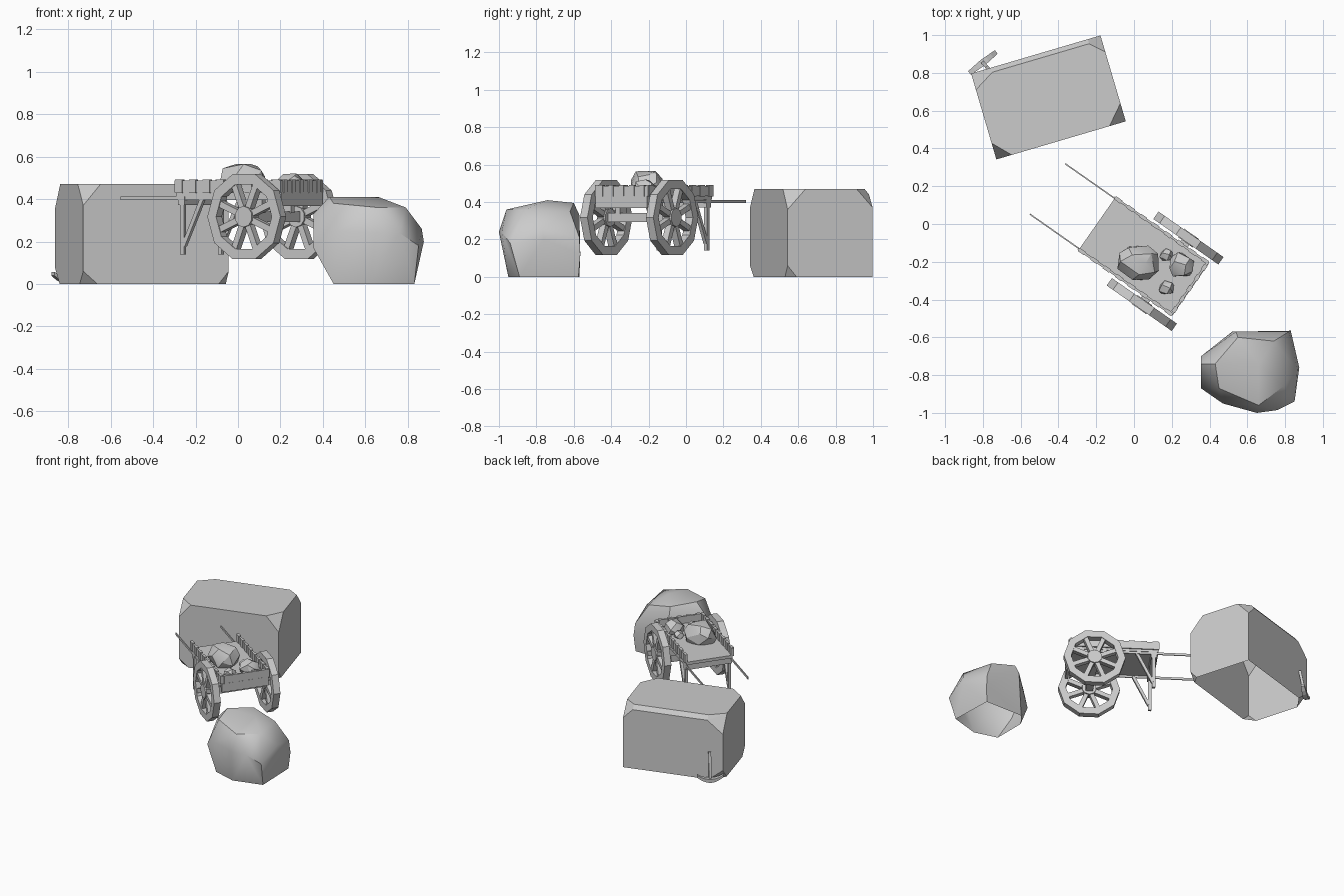
import bpy, bmesh, math, random
from mathutils import Matrix, Vector

if "Cube" in bpy.data.objects:
    bpy.data.objects.remove(bpy.data.objects["Cube"])

random.seed(4)
GREY = bpy.data.materials.new("stone_grey")
GREY.diffuse_color = (0.6, 0.6, 0.6, 1)
GREY.use_nodes = True
GREY.node_tree.nodes["Principled BSDF"].inputs["Base Color"].default_value = GREY.diffuse_color


def frame(x, y, deg):
    return Matrix.Translation((x, y, 0)) @ Matrix.Rotation(math.radians(deg), 4, 'Z')


CART = frame(0.05, -0.17, -35)
BLOCK = frame(-0.453, 0.67, 16.4)
WORLD = Matrix()


def finish(name, bm, m=WORLD, smooth=None, open_base=False):
    bmesh.ops.recalc_face_normals(bm, faces=bm.faces)
    if open_base:
        base = [f for f in bm.faces if all(v.co.z < 0.025 for v in f.verts)]
        bmesh.ops.delete(bm, geom=base, context='FACES')
    bm.transform(m)
    me = bpy.data.meshes.new(name)
    bm.to_mesh(me)
    bm.free()
    me.materials.append(GREY)
    ob = bpy.data.objects.new(name, me)
    bpy.context.collection.objects.link(ob)
    if smooth:
        bpy.ops.object.select_all(action='DESELECT')
        ob.select_set(True)
        bpy.context.view_layer.objects.active = ob
        bpy.ops.object.shade_smooth_by_angle(angle=math.radians(smooth))
    return ob


def add_box(bm, c, s, rot=WORLD):
    m = Matrix.Translation(c) @ rot @ Matrix.Diagonal((*s, 1))
    bmesh.ops.create_cube(bm, size=1, matrix=m)


def box(name, c, s, m=CART):
    bm = bmesh.new()
    add_box(bm, c, s)
    return finish(name, bm, m)


def add_bar(bm, p0, p1, w, h):
    p0, p1 = Vector(p0), Vector(p1)
    d = p1 - p0
    add_box(bm, (p0 + p1) / 2, (w, h, d.length), d.to_track_quat('Z', 'Y').to_matrix().to_4x4())


def bar(name, p0, p1, w, h, m=CART):
    bm = bmesh.new()
    add_bar(bm, p0, p1, w, h)
    return finish(name, bm, m)


def hull(name, pts, m=WORLD, smooth=None, open_base=False):
    bm = bmesh.new()
    for p in pts:
        bm.verts.new(p)
    r = bmesh.ops.convex_hull(bm, input=bm.verts)
    bmesh.ops.delete(bm, geom=list({v for v in r["geom_interior"] if isinstance(v, bmesh.types.BMVert)}),
                     context='VERTS')
    bmesh.ops.dissolve_limit(bm, angle_limit=math.radians(1), verts=bm.verts, edges=bm.edges)
    return finish(name, bm, m, smooth, open_base)


# Quarried stone block: box with cut corners, bevelled top back edge, open underneath
L, W, H = 0.357, 0.237, 0.47
cuts = {  # (x side, y side, top): cut along x, y, z
    (-1, -1, 1): (0.085, 0.09, 0.10), (1, -1, 1): (0.09, 0.10, 0.11),
    (-1, 1, 1): (0.11, 0.09, 0.12), (1, 1, 1): (0.07, 0.09, 0.10),
    (-1, -1, 0): (0.07, 0.06, 0.06), (1, -1, 0): (0.05, 0.05, 0.06),
    (-1, 1, 0): (0.10, 0.08, 0.08), (1, 1, 0): (0.005, 0.005, 0.005)}
pts = []
for (sx, sy, t), (cx, cy, cz) in cuts.items():
    x, y, z = sx * L, sy * W, t * H
    pts += [(x, y - sy * cy, z), (x, y, z + (-cz if t else cz))]
    if t and sy > 0:
        pts += [(x - sx * cx, y - 0.025, z), (x - sx * cx, y, z - 0.03)]
    else:
        pts.append((x - sx * cx, y, z))
hull("stone_block", pts, BLOCK, open_base=True)

# Boulder, open underneath
hull("boulder", [
    (0.45, -0.90, 0), (0.62, -0.95, 0), (0.83, -0.89, 0), (0.82, -0.575, 0), (0.52, -0.57, 0),
    (0.45, -0.66, 0),
    (0.355, -0.70, 0.18), (0.355, -0.87, 0.17), (0.355, -0.74, 0.33), (0.47, -0.95, 0.25),
    (0.65, -1.0, 0.24), (0.76, -0.985, 0.24), (0.85, -0.94, 0.18), (0.875, -0.76, 0.20),
    (0.83, -0.565, 0.12), (0.54, -0.57, 0.33), (0.82, -0.57, 0.21), (0.865, -0.77, 0.26),
    (0.43, -0.74, 0.41), (0.45, -0.87, 0.38), (0.66, -0.96, 0.36), (0.66, -0.74, 0.41),
    (0.55, -0.60, 0.395), (0.74, -0.62, 0.35), (0.79, -0.86, 0.36)], smooth=35, open_base=True)


# Stones carried in the cart
def stone(name, c, r, top, n):
    ps = []
    for i in range(n):
        z = 1 - 2 * (i + 0.5) / n
        a = i * 2.4 + random.uniform(-0.3, 0.3)
        q = math.sqrt(1 - z * z)
        ps.append((c[0] + r[0] * q * math.cos(a) * 1.05, c[1] + r[1] * q * math.sin(a) * 1.05,
                   max(0.425, min(top, c[2] + r[2] * z * 1.15))))
    hull(name, ps, smooth=25)


stone("large_stone", (0.025, -0.205, 0.48), (0.115, 0.095, 0.095), 0.565, 22)
stone("medium_stone", (0.25, -0.22, 0.462), (0.068, 0.07, 0.06), 0.52, 16)
stone("small_stone_back", (0.172, -0.165, 0.45), (0.038, 0.034, 0.03), 0.48, 12)
stone("small_stone_front", (0.172, -0.338, 0.45), (0.045, 0.038, 0.034), 0.485, 12)

# Cart bed, rear boards and cross beam (local x runs to the rear)
box("cart_floor", (0, 0, 0.424), (0.60, 0.335, 0.022))
box("rear_lower_board", (0.296, 0, 0.40), (0.02, 0.335, 0.064))
box("front_cross_beam", (-0.27, 0, 0.392), (0.04, 0.335, 0.042))
bm = bmesh.new()
add_box(bm, (0.298, 0, 0.459), (0.012, 0.335, 0.056))
for i in range(5):
    add_box(bm, (0.298, -0.136 + i * 0.068, 0.460), (0.022, 0.03, 0.062))
finish("tailboard", bm, CART)

for s, side in ((-1, "near"), (1, "far")):
    # Side wall with upright battens
    bm = bmesh.new()
    add_box(bm, (0, s * 0.167, 0.459), (0.61, 0.012, 0.056))
    for i in range(8):
        add_box(bm, (-0.28 + i * 0.08, s * 0.167, 0.460), (0.04, 0.02, 0.062))
    finish(side + "_side_wall", bm, CART)
    # Shaft running under the floor and forward
    bar(side + "_shaft", (-0.62, s * 0.163, 0.403), (0.28, s * 0.163, 0.403), 0.007, 0.016)
    # Prop leg and brace
    bar(side + "_leg", (-0.268, s * 0.155, 0.14), (-0.268, s * 0.155, 0.43), 0.022, 0.018)
    bar(side + "_leg_brace", (-0.262, s * 0.155, 0.18), (-0.155, s * 0.155, 0.40), 0.02, 0.02)
    # Axle support block
    box(side + "_axle_support", (0.14, s * 0.12, 0.375), (0.06, 0.03, 0.08))

    # Ten sided wheel rim
    bm = bmesh.new()
    N, R, r, t = 10, 0.210, 0.160, 0.024
    wm = CART @ Matrix.Translation((0.14, s * 0.215, 0.317))
    rings = []
    for rad, y in ((R, -t), (R, t), (r, t), (r, -t)):
        rings.append([bm.verts.new((rad * math.sin(2 * math.pi * (k + 0.5) / N), y,
                                    rad * math.cos(2 * math.pi * (k + 0.5) / N))) for k in range(N)])
    for j in range(4):
        for k in range(N):
            a, b, k2 = rings[j], rings[(j + 1) % 4], (k + 1) % N
            bm.faces.new((a[k], a[k2], b[k2], b[k]))
    finish(side + "_wheel_rim", bm, wm)
    # Spokes
    bm = bmesh.new()
    for k in range(8):
        a = math.pi * (k + 0.5) / 4
        d = Vector((math.sin(a), 0, math.cos(a)))
        add_bar(bm, d * 0.03, d * 0.165, 0.038, 0.03)
    finish(side + "_wheel_spokes", bm, wm)
    # Hub
    bm = bmesh.new()
    bmesh.ops.create_cone(bm, cap_ends=True, segments=10, radius1=0.05, radius2=0.05, depth=0.056,
                          matrix=Matrix.Rotation(math.pi / 2, 4, 'X'))
    finish(side + "_wheel_hub", bm, wm)

box("axle_beam", (0.14, 0, 0.317), (0.05, 0.38, 0.05))

# Pickaxe resting head down against the block
PICK = frame(-0.80, 0.855, 38)
bm = bmesh.new()
prev = None
for i in range(7):
    f = i / 3 - 1
    x, z, w = 0.09 * f, 0.014 + 0.034 * f * f, 0.018 - 0.006 * abs(f)
    ring = [bm.verts.new((x, sy * w, z + sz * w * 0.75)) for sy, sz in ((-1, -1), (1, -1), (1, 1), (-1, 1))]
    if prev:
        for k in range(4):
            bm.faces.new((prev[k], prev[(k + 1) % 4], ring[(k + 1) % 4], ring[k]))
    else:
        bm.faces.new(ring)
    prev = ring
bm.faces.new(prev)
finish("pickaxe_head", bm, PICK)
bar("pickaxe_handle", (-0.80, 0.855, 0.005), (-0.775, 0.827, 0.21), 0.018, 0.018, WORLD)
